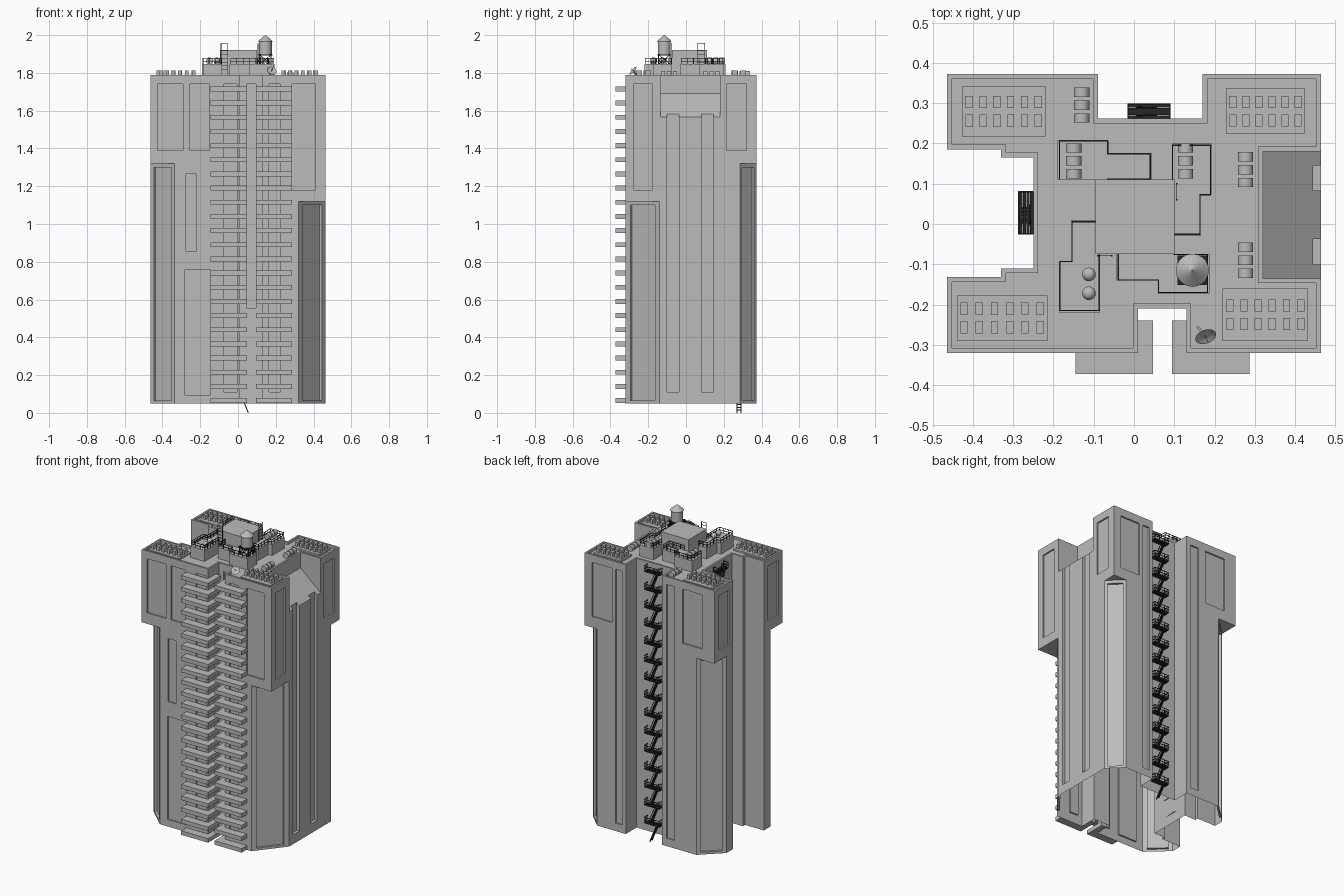
import bpy, bmesh, math
from mathutils import Vector, Matrix

if "Cube" in bpy.data.objects:
    bpy.data.objects.remove(bpy.data.objects["Cube"])

def material(name, value):
    m = bpy.data.materials.new(name)
    m.use_nodes = True
    m.diffuse_color = (value, value, value, 1)
    m.node_tree.nodes["Principled BSDF"].inputs["Base Color"].default_value = m.diffuse_color
    return m

CONCRETE = material("concrete grey", 0.5)
IRON = material("dark iron", 0.02)
BASE, ROOF, TOP, WING = 0.05, 1.775, 1.79, 1.847

def finish(name, bm, mat, smooth=False):
    bmesh.ops.recalc_face_normals(bm, faces=bm.faces)
    me = bpy.data.meshes.new(name)
    bm.to_mesh(me)
    bm.free()
    me.materials.append(mat)
    ob = bpy.data.objects.new(name, me)
    bpy.context.collection.objects.link(ob)
    if smooth:
        bpy.ops.object.select_all(action='DESELECT')
        bpy.context.view_layer.objects.active = ob
        ob.select_set(True)
        bpy.ops.object.shade_smooth_by_angle(angle=math.radians(40))
    return ob

def prism(bm, pts, z0, z1):
    face = bm.faces.new([bm.verts.new((x, y, z0)) for x, y in pts])
    new = bmesh.ops.extrude_face_region(bm, geom=[face])["geom"]
    bmesh.ops.translate(bm, vec=(0, 0, z1 - z0), verts=[v for v in new if isinstance(v, bmesh.types.BMVert)])

def box(bm, x0, x1, y0, y1, z0, z1):
    prism(bm, [(x0, y0), (x1, y0), (x1, y1), (x0, y1)], z0, z1)

def bar(bm, p, q, t=0.004, m=Matrix()):
    p, q = m @ Vector(p), m @ Vector(q)
    d = q - p
    mat = Matrix.Translation((p + q) / 2) @ d.to_track_quat('Z', 'Y').to_matrix().to_4x4()
    bmesh.ops.create_cube(bm, size=1, matrix=mat @ Matrix.Diagonal((t, t, d.length, 1)))

def cone(bm, r1, r2, h, mat, seg=20):
    bmesh.ops.create_cone(bm, cap_ends=True, segments=seg, radius1=r1, radius2=r2, depth=h, matrix=mat)

def railing(bm, path, z, h=0.03, m=Matrix()):
    for (ax, ay), (bx, by) in zip(path, path[1:]):
        for k in (0.5, 1):
            bar(bm, (ax, ay, z + h * k), (bx, by, z + h * k), 0.003, m)
        n = max(1, round(math.hypot(bx - ax, by - ay) / 0.03))
        for i in range(n + 1):
            x, y = ax + (bx - ax) * i / n, ay + (by - ay) * i / n
            bar(bm, (x, y, z), (x, y, z + h), 0.003, m)

def inset(pts, d):
    # Shrink a counter-clockwise right-angled outline by d
    out = []
    for i, p in enumerate(pts):
        a, b, c = Vector(pts[i - 1]), Vector(p), Vector(pts[(i + 1) % len(pts)])
        u, v = (b - a).normalized(), (c - b).normalized()
        out.append(b + d * Vector((-u.y - v.y, u.x + v.x)))
    return out

def panel(bm, a, b, z0, z1, depth=0.01):
    # Cutter slab straddling the wall line a-b
    a, b = Vector(a), Vector(b)
    d = (b - a).normalized()
    n = Vector((-d.y, d.x)) * depth
    prism(bm, [a - n, b - n, b + n, a + n], z0, z1)

# Tower outline, counter-clockwise from the front left
west = [(-.464, .185), (-.33, .185), (-.33, .165), (-.25, .165), (-.25, -.11), (-.33, -.11), (-.33, -.132), (-.464, -.132)]
front = [(-.464, -.32), (.01, -.32), (.01, -.21), (.13, -.21), (.13, -.32), (.464, -.32)]
back = [(.464, .372), (.17, .372), (.17, .262), (-.09, .262), (-.09, .372), (-.464, .372)]
notch = [(.464, -.135), (.32, -.135), (.32, .18), (.464, .18)]
bm = bmesh.new()
prism(bm, front + back + west, BASE, TOP)
tower = finish("tower", bm, CONCRETE)

# First cuts: chamfered corners, sloped terrace, sunken roof
chamfers = [((.32, -.32), (.464, -.14), 1.12), ((.464, .285), (.375, .372), 1.32),
            ((-.335, .372), (-.464, .25), 1.32), ((-.464, -.2), (-.335, -.32), 1.32)]
shape = bmesh.new()
for a, b, z in chamfers:
    a, b = Vector(a), Vector(b)
    d, n = (b - a), Vector((b.y - a.y, a.x - b.x))
    prism(shape, [a - d * .3, b + d * .3, b + d * .3 + n, a - d * .3 + n], 0, z)
wedge = bmesh.new()
prism(wedge, [(.32, 1.69), (.5, 1.536), (.5, 1.9), (.32, 1.9)], -.18, .135)
wedge.transform(Matrix.Rotation(math.pi / 2, 4, 'X'))
roof_cut = bmesh.new()
prism(roof_cut, inset(front + notch + back + west, .012), ROOF, 1.9)

# Second cuts: recessed facade panels
cuts = bmesh.new()
for a, b, z in chamfers:
    a, b = Vector(a), Vector(b)
    panel(cuts, a.lerp(b, .14), a.lerp(b, .86), .065, z - .02, .015)
for x0, x1, z0, z1 in [(-.425, -.29, 1.39, 1.74), (-.255, -.15, 1.39, 1.74), (-.275, -.22, .857, 1.265),
                       (-.28, -.145, .095, .76), (.285, .41, 1.18, 1.74), (-.077, -.005, .11, 1.74),
                       (.165, .225, .11, 1.74)]:
    panel(cuts, (x0, -.32), (x1, -.32), z0, z1)
panel(cuts, (.045, -.21), (.095, -.21), .555, 1.74)
for x0, x1, z0 in [(-.38, -.235, 1.39), (-.18, -.12, .1), (.27, .41, 1.39), (.195, .245, .1)]:
    panel(cuts, (x0, .372), (x1, .372), z0, 1.74)
for y0, y1, z0 in [(-.278, -.177, 1.18), (.214, .32, 1.39)]:
    panel(cuts, (.464, y0), (.464, y1), z0, 1.74)
for y0, y1 in [(-.1, -.037), (.083, .145)]:
    panel(cuts, (.464, y0), (.464, y1), .11, 1.65, .019)
for y0, y1 in [(.225, .33), (-.28, -.17)]:
    panel(cuts, (-.464, y0), (-.464, y1), 1.39, 1.74)

cutters = [finish("cutter", b, CONCRETE) for b in (shape, wedge, roof_cut, cuts)]
for c in cutters:
    c.hide_render = True
    mod = tower.modifiers.new("cut", 'BOOLEAN')
    mod.operation, mod.solver, mod.object = 'DIFFERENCE', 'EXACT', c
carved = bpy.data.meshes.new_from_object(tower.evaluated_get(bpy.context.evaluated_depsgraph_get()))
tower.modifiers.clear()
tower.data = carved
for c in cutters:
    bpy.data.objects.remove(c)
# The tower is open underneath
bm = bmesh.new()
bm.from_mesh(carved)
floor = [f for f in bm.faces if f.calc_center_median().z < BASE + .001]
bmesh.ops.delete(bm, geom=floor, context='FACES')
bm.to_mesh(carved)
bm.free()

# Balconies wrapping the two front corners
bm = bmesh.new()
for i in range(23):
    z = .052 + .075 * i
    prism(bm, [(-.145, -.373), (.047, -.373), (.047, -.24), (.01, -.24), (.01, -.32), (-.145, -.32)], z, z + .026)
    prism(bm, [(.287, -.373), (.287, -.32), (.13, -.32), (.13, -.24), (.094, -.24), (.094, -.373)], z, z + .026)
finish("balconies", bm, CONCRETE)

# Rooftop pads with rows of vents
bm = bmesh.new()
for x0, x1, y0, y1 in [(-.427, -.22, .217, .342), (.228, .425, .225, .336), (-.44, -.215, -.29, -.177), (.22, .432, -.29, -.16)]:
    box(bm, x0, x1, y0, y1, ROOF, TOP - .005)
    for i in range(6):
        for j in (-.023, .023):
            x = x0 + .018 + (x1 - x0 - .036) * i / 5
            y = (y0 + y1) / 2 + j
            box(bm, x - .009, x + .009, y - .015, y + .015, ROOF, 1.812)
finish("roof_vents", bm, CONCRETE)

# Round-topped cooling units in threes
bm = bmesh.new()
turn = Matrix.Rotation(math.pi / 2, 4, 'X')
for x, y, z in [(-.13, .295, ROOF), (-.15, .157, WING), (.128, .157, WING), (.277, .135, ROOF), (.277, -.09, ROOF)]:
    for j in (-.032, 0, .032):
        cone(bm, .019, .019, .023, Matrix.Translation((x, y + j, z + .016)) @ turn, 16)
finish("cooling_units", bm, CONCRETE, True)

# Penthouse and its four stepped wings with railings
bm = bmesh.new()
box(bm, -.096, .101, -.074, .11, ROOF, 1.922)
rails = bmesh.new()
wings = [[(-.065, .11), (.045, .11), (.045, .175), (-.065, .175), (-.065, .208), (-.19, .208), (-.19, .11)],
         [(.101, -.03), (.165, -.03), (.165, .072), (.192, .072), (.192, .2), (.094, .2), (.094, .11)],
         [(-.096, .01), (-.155, .01), (-.155, -.093), (-.186, -.093), (-.186, -.22), (-.085, -.22), (-.085, -.074)],
         [(-.044, -.074), (-.044, -.14), (.06, -.14), (.06, -.172), (.187, -.172), (.187, -.074), (.101, -.074)]]
for w in wings:
    prism(bm, w, ROOF, WING)
    c = sum((Vector(p) for p in w), Vector((0, 0))) / len(w)
    railing(rails, [Vector(p) + (c - Vector(p)) * .04 for p in w], WING)
finish("penthouse", bm, CONCRETE)
# Ladders up the penthouse
for a, b in [((.106, .06), (.106, .1)), ((-.09, -.079), (-.055, -.079))]:
    for x, y in (a, b):
        bar(rails, (x, y, WING - .06), (x, y, 1.955), .003)
    for k in range(9):
        z = WING - .05 + k * .02
        bar(rails, (*a, z), (*b, z), .002)
finish("roof_railings", rails, IRON)

# Water tank on a braced stand
cx, cy = .145, -.115
bm = bmesh.new()
cone(bm, .034, .034, .07, Matrix.Translation((cx, cy, 1.933)))
cone(bm, .041, .002, .034, Matrix.Translation((cx, cy, 1.983)))
finish("water_tank", bm, CONCRETE, True)
bm = bmesh.new()
corners = [(cx + sx * .03, cy + sy * .03) for sx, sy in ((-1, -1), (1, -1), (1, 1), (-1, 1))]
for a, b in zip(corners, corners[1:] + corners[:1]):
    bar(bm, (*a, WING), (*a, 1.9), .006)
    bar(bm, (*a, WING), (*b, 1.895), .003)
    bar(bm, (*b, WING), (*a, 1.895), .003)
box(bm, cx - .037, cx + .037, cy - .037, cy + .037, 1.892, 1.898)
finish("tank_stand", bm, IRON)

# Domed exhausts
bm = bmesh.new()
for y in (-.125, -.172):
    bmesh.ops.create_uvsphere(bm, u_segments=16, v_segments=10, radius=.017, matrix=Matrix.Translation((-.112, y, 1.865)))
    cone(bm, .01, .01, .02, Matrix.Translation((-.112, y, WING + .008)), 12)
finish("dome_exhausts", bm, CONCRETE, True)

# Dish aerial facing the front
bm = bmesh.new()
aim = Vector((.27, -.72, .62)).to_track_quat('Z', 'Y').to_matrix().to_4x4()
place = Matrix.Translation((.178, -.28, 1.812)) @ aim
rings = [(.004, -.007), (.015, -.005), (.027, 0)]
for r0, r1 in zip(rings, rings[1:]):
    bmesh.ops.create_cone(bm, cap_ends=r0[0] < .01, segments=20, radius1=r0[0], radius2=r1[0], depth=r1[1] - r0[1],
                          matrix=place @ Matrix.Translation((0, 0, (r0[1] + r1[1]) / 2)))
bar(bm, (.178, -.276, 1.808), (.158, -.256, ROOF), .005)
bar(bm, place @ Vector((0, 0, -.005)), place @ Vector((0, 0, .02)), .002)
finish("dish_aerial", bm, CONCRETE, True)

# Fire escapes: landings, railings and steep flights
def fire_escape(name, m, reach_ground):
    bm = bmesh.new()
    step = .116
    for i in range(15):
        z = .116 + step * i
        for v in (.004, .013, .022, .031):
            bar(bm, (-.053, v, z), (.053, v, z), .008, m)
        railing(bm, [(-.052, .002), (-.052, .036), (.052, .036), (.052, .002)], z, .036, m)
        if i == 0 and not reach_ground:
            continue
        low, high = Vector((.018, .018, z - step)), Vector((-.03, .018, z))
        for v in (-.011, .011):
            side = Vector((0, v, 0))
            bar(bm, low + side, high + side, .005, m)
            if i:
                lift = side + Vector((0, 0, .03))
                bar(bm, low + lift, high + lift, .003, m)
        for k in range(1, 8):
            p = low.lerp(high, k / 8)
            bar(bm, p - Vector((0, .011, 0)), p + Vector((0, .011, 0)), .005, m)
    finish(name, bm, IRON)

fire_escape("back_fire_escape", Matrix.Translation((.037, .262, 0)), True)
fire_escape("right_fire_escape", Matrix.Translation((-.25, .028, 0)) @ Matrix.Rotation(math.pi / 2, 4, 'Z'), False)
